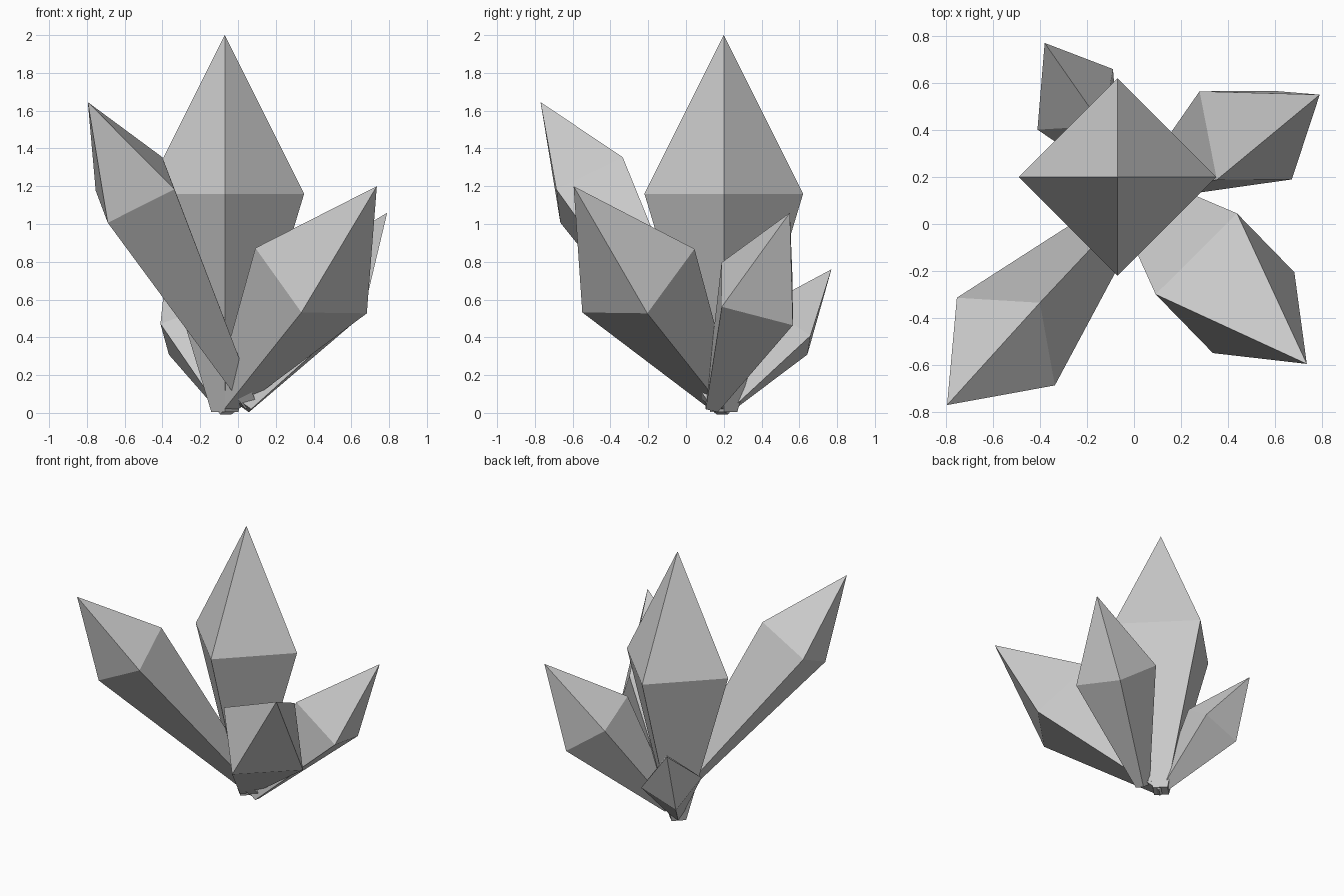
import bpy, bmesh
from mathutils import Vector

if "Cube" in bpy.data.objects:
    bpy.data.objects.remove(bpy.data.objects["Cube"])

BASE_RATIO = 0.17   # base width relative to the widest ring


def crystal(name, belt, tip, corner, stem):
    """Four-sided crystal: belt centre, tip, one belt corner offset, length below the belt."""
    belt, tip, u = Vector(belt), Vector(tip), Vector(corner)
    axis = (tip - belt).normalized()
    r = u.length
    u = (u - axis * u.dot(axis)).normalized() * r
    v = axis.cross(u)
    base = belt - axis * stem
    bm = bmesh.new()
    dirs = (u, v, -u, -v)
    low = [bm.verts.new(base + d * BASE_RATIO) for d in dirs]
    mid = [bm.verts.new(belt + d) for d in dirs]
    top = bm.verts.new(tip)
    for i in range(4):
        j = (i + 1) % 4
        bm.faces.new((low[i], low[j], mid[j], mid[i]))
        bm.faces.new((mid[i], mid[j], top))
    bm.faces.new(low[::-1])
    mesh = bpy.data.meshes.new(name)
    bm.to_mesh(mesh)
    bm.free()
    bpy.context.collection.objects.link(bpy.data.objects.new(name, mesh))


# Tall upright crystal
crystal("main_crystal", (-0.07, 0.2, 1.16), (-0.07, 0.2, 2.0), (0.42, 0, 0), 1.155)
# Leaning crystals around it
crystal("front_left_crystal", (-0.545, -0.5, 1.18), (-0.795, -0.77, 1.645), (-0.205, 0.19, -0.01), 1.44)
crystal("front_right_crystal", (0.387, -0.252, 0.70), (0.735, -0.595, 1.2), (-0.297, -0.045, 0.17), 0.95)
crystal("back_right_crystal", (0.475, 0.377, 0.63), (0.79, 0.55, 1.06), (0.195, -0.188, -0.07), 0.78)
crystal("back_left_crystal", (-0.25, 0.53, 0.44), (-0.38, 0.77, 0.76), (-0.16, -0.13, 0.03), 0.54)
